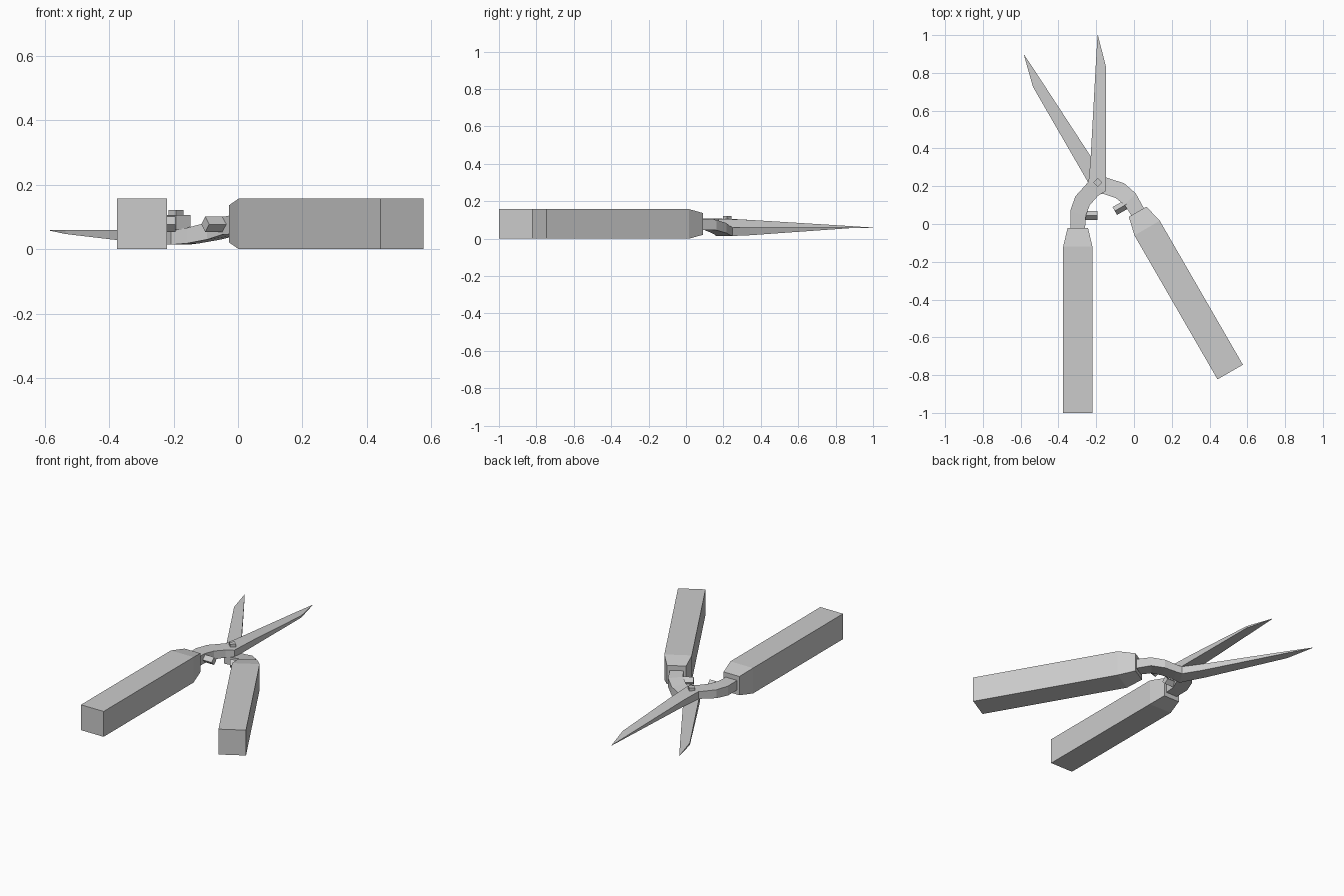
import bpy, bmesh, math
from mathutils import Matrix, Vector

if "Cube" in bpy.data.objects:
    bpy.data.objects.remove(bpy.data.objects["Cube"])

PIVOT = Vector((-0.192, 0.22, 0))
STILL = Matrix.Identity(4)
# the second half is the first one mirrored, then swung open about the pivot
SWUNG = (Matrix.Translation(PIVOT) @ Matrix.Rotation(math.radians(30), 4, 'Z')
         @ Matrix.Diagonal((-1, 1, 1, 1)) @ Matrix.Translation(-PIVOT))


def finish(name, bm, matrix):
    bm.transform(matrix)
    bmesh.ops.recalc_face_normals(bm, faces=bm.faces)
    mesh = bpy.data.meshes.new(name)
    bm.to_mesh(mesh)
    bm.free()
    ob = bpy.data.objects.new(name, mesh)
    bpy.context.collection.objects.link(ob)
    return ob


def loft(name, stations, matrix):
    """Join four-cornered sections given as (left xy, right xy, (bottom, top))."""
    bm = bmesh.new()
    rings = []
    for left, right, (lo, hi) in stations:
        rings.append([bm.verts.new((*p, z)) for p, z in
                      ((left, lo), (right, lo), (right, hi), (left, hi))])
    for a, b in zip(rings, rings[1:]):
        for i in range(4):
            j = (i + 1) % 4
            bm.faces.new((a[i], a[j], b[j], b[i]))
    bm.faces.new(rings[0])
    bm.faces.new(rings[-1])
    return finish(name, bm, matrix)


def square_bar(name, centre, radius, length, axis, matrix):
    """Four-sided cylinder standing on its corner."""
    bm = bmesh.new()
    bmesh.ops.create_cone(bm, cap_ends=True, segments=4, radius1=radius,
                          radius2=radius, depth=length)
    turn = Matrix.Rotation(math.pi / 2, 4, 'Y') if axis == 'X' else STILL
    return finish(name, bm, matrix @ Matrix.Translation(centre) @ turn)


# outline of neck and blade, from handle to tip
LEFT = [(-.335, -.04), (-.337, .07), (-.311, .146), (-.263, .199),
        (-.241, .224), (-.23, .34), (-.203, .83), (-.193, 1.0)]
RIGHT = [(-.26, -.04), (-.255, .045), (-.234, .1), (-.19, .15),
         (-.148, .175), (-.148, .34), (-.148, .83), (-.191, 1.0)]
UPPER_Z = [(.048, .108), (.05, .108), (.055, .107), (.06, .106),
           (.06, .106), (.06, .1), (.058, .07), (.057, .059)]
LOWER_Z = [(.048, .108), (.045, .1), (.03, .083), (.018, .066),
           (.014, .06), (.018, .06), (.047, .06), (.057, .059)]

# handle sections: y, half width, half height
HANDLE = [(-1, .0775, .0785), (-.12, .0775, .0785), (-.02, .054, .058)]
HX, HZ = -.2975, .0785

for side, matrix, heights in (("upper", STILL, UPPER_Z), ("lower", SWUNG, LOWER_Z)):
    # blade with its curved neck
    loft(side + "_blade", list(zip(LEFT, RIGHT, heights)), matrix)
    # grip
    loft(side + "_handle", [((HX - w, y), (HX + w, y), (HZ - h, HZ + h))
                            for y, w, h in HANDLE], matrix)
    # stop between the handles
    square_bar(side + "_bumper", (-.232, .044, .077), .024, .075, 'X', matrix)

# pivot pin
square_bar("pivot_pin", (PIVOT.x, PIVOT.y, .075), .023, .094, 'Z', STILL)
